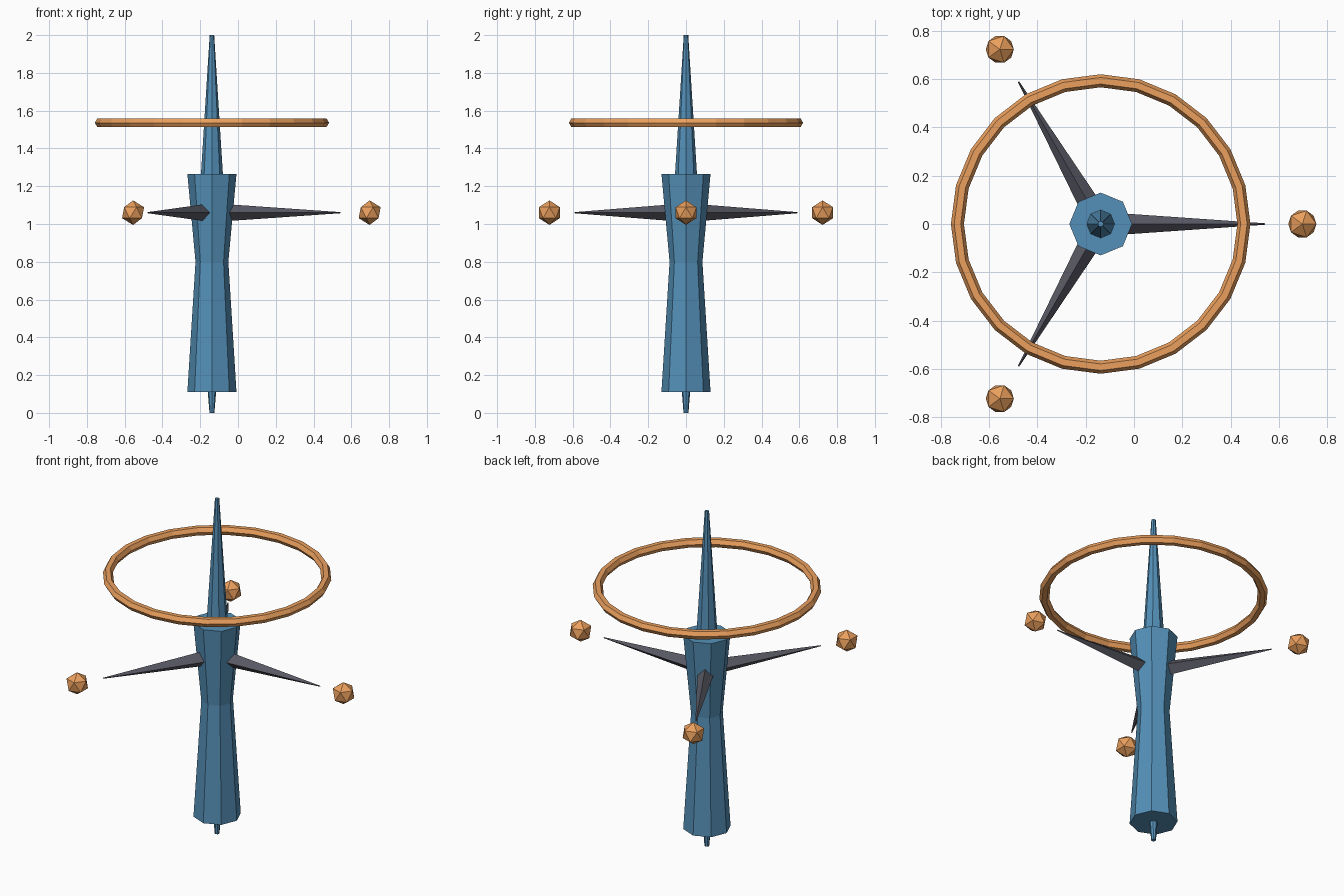
import bpy, math
from mathutils import Matrix, Vector

if "Cube" in bpy.data.objects:
    bpy.data.objects.remove(bpy.data.objects["Cube"])

AX = -0.138      # x of the central axis
ARM_Z = 1.06     # height of spikes and orbs


def material(name, rgb):
    m = bpy.data.materials.new(name)
    m.diffuse_color = (*rgb, 1)
    m.use_nodes = True
    m.node_tree.nodes["Principled BSDF"].inputs["Base Color"].default_value = m.diffuse_color
    return m


BLUE = material("blue", (0.09, 0.28, 0.48))
ORANGE = material("orange", (0.83, 0.35, 0.11))
DARK = material("dark_grey", (0.10, 0.10, 0.13))


def finish(name, mat):
    ob = bpy.context.object
    ob.name = name
    ob.data.materials.append(mat)
    return ob


def lathe(name, profile, sides, mat, matrix):
    """Faceted solid of revolution from (radius, height) pairs."""
    verts, faces = [], []
    for r, z in profile:
        for i in range(sides):
            a = 2 * math.pi * i / sides
            verts.append((r * math.cos(a), r * math.sin(a), z))
    for k in range(len(profile) - 1):
        for i in range(sides):
            j = (i + 1) % sides
            b, t = k * sides, (k + 1) * sides
            faces.append((b + i, b + j, t + j, t + i))
    faces.append(tuple(reversed(range(sides))))
    faces.append(tuple(range(len(verts) - sides, len(verts))))
    me = bpy.data.meshes.new(name)
    me.from_pydata(verts, [], faces)
    me.materials.append(mat)
    ob = bpy.data.objects.new(name, me)
    ob.matrix_world = matrix
    bpy.context.collection.objects.link(ob)
    return ob


axis = Matrix.Translation((AX, 0, 0))

# Octagonal column with a narrow waist, bottom pin and top spire
lathe("column", [(0.13, 0.11), (0.087, 0.80), (0.13, 1.265)], 8, BLUE, axis)
lathe("bottom_pin", [(0.013, 0), (0.022, 0.11)], 8, BLUE, axis)
lathe("spire", [(0.058, 1.265), (0.012, 2.0)], 8, BLUE, axis)

# Floating ring
bpy.ops.mesh.primitive_torus_add(major_segments=24, minor_segments=6,
                                 major_radius=0.593, minor_radius=0.027,
                                 location=(AX, 0, 1.536))
finish("ring", ORANGE)

# Three spikes, each pointing at a floating orb
for n in range(3):
    turn = Matrix.Rotation(math.radians(120 * n), 4, 'Z')
    place = Matrix.Translation((AX, 0, ARM_Z)) @ turn
    lathe(f"spike_{n + 1}", [(0.046, 0.06), (0.003, 0.68)], 4, DARK,
          place @ Matrix.Rotation(math.pi / 2, 4, 'Y'))
    bpy.ops.mesh.primitive_ico_sphere_add(subdivisions=1, radius=0.065,
                                          location=place @ Vector((0.835, 0, 0)))
    finish(f"orb_{n + 1}", ORANGE)
